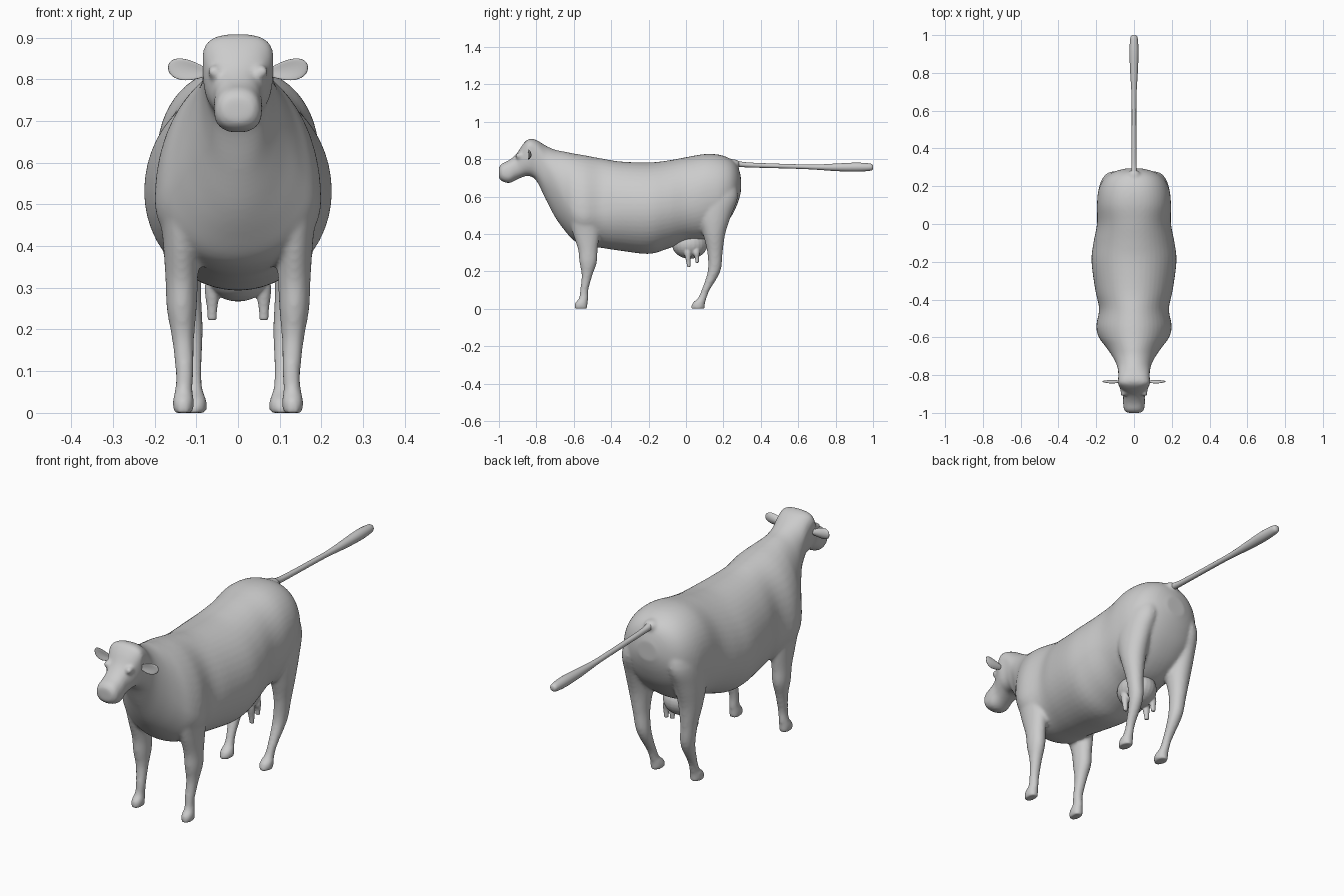
import bpy, bmesh, math
from mathutils import Vector

old = bpy.data.objects.get("Cube")
if old:
    bpy.data.objects.remove(old, do_unlink=True)

hide = bpy.data.materials.new("grey_hide")
hide.use_nodes = True
GREY = (0.6, 0.6, 0.6, 1)
hide.diffuse_color = GREY
hide.node_tree.nodes["Principled BSDF"].inputs["Base Color"].default_value = GREY


def smooth_path(rows, steps=4):
    """Catmull-Rom interpolation between rows of station values."""
    out = []
    for i in range(len(rows) - 1):
        a, b = rows[max(i - 1, 0)], rows[i]
        c, d = rows[i + 1], rows[min(i + 2, len(rows) - 1)]
        for k in range(steps):
            t = k / steps
            out.append([0.5 * (2 * q + (r - p) * t + (2 * p - 5 * q + 4 * r - s) * t * t
                               + (3 * q - p - 3 * r + s) * t ** 3)
                        for p, q, r, s in zip(a, b, c, d)])
    return out + [list(rows[-1])]


def loft(bm, rows, ring, segments=32):
    """Skin a closed tube through the rings, capped at both ends."""
    loops = []
    for row in smooth_path(rows):
        loops.append([bm.verts.new(ring(row, 2 * math.pi * k / segments))
                      for k in range(segments)])
    for a, b in zip(loops, loops[1:]):
        for k in range(segments):
            n = (k + 1) % segments
            bm.faces.new((a[k], a[n], b[n], b[k]))
    bm.faces.new(loops[0][::-1])
    bm.faces.new(loops[-1])


def ball(bm, center, size):
    made = bmesh.ops.create_uvsphere(bm, u_segments=24, v_segments=16, radius=1)
    for v in made["verts"]:
        v.co = Vector(center) + Vector([c * s for c, s in zip(v.co, size)])


def finish(name, bm):
    bmesh.ops.recalc_face_normals(bm, faces=bm.faces)
    mesh = bpy.data.meshes.new(name)
    bm.to_mesh(mesh)
    bm.free()
    mesh.materials.append(hide)
    for p in mesh.polygons:
        p.use_smooth = True
    obj = bpy.data.objects.new(name, mesh)
    bpy.context.collection.objects.link(obj)
    return obj


def fuse(obj, voxel, rounds):
    """Blend overlapping volumes into one smooth skin."""
    m = obj.modifiers.new("blend", "REMESH")
    m.mode, m.voxel_size, m.use_smooth_shade = "VOXEL", voxel, True
    s = obj.modifiers.new("soften", "SMOOTH")
    s.factor, s.iterations = 0.5, rounds


def body_ring(row, a):
    y, top, bottom, mid, width, power = row
    c, s = math.cos(a), math.sin(a)
    e = 2 / power
    x = math.copysign(abs(c) ** e, c) * width
    z = math.copysign(abs(s) ** e, s) * ((top - mid) if s > 0 else (mid - bottom))
    return (x, y, mid + z)


def limb_ring(side):
    def ring(row, a):
        z, x, y, rx, ry = row
        return (side * (x + rx * math.cos(a)), y + ry * math.sin(a), z)
    return ring


def tail_ring(row, a):
    y, z, r = row
    return (r * math.cos(a), y, z + r * math.sin(a))


# Head, neck and trunk: y, top, bottom, widest height, half width, squareness
TRUNK = [
    (-1.0, .755, .70, .73, .034, 2.2), (-.985, .775, .682, .725, .052, 2.4),
    (-.945, .795, .672, .725, .058, 2.4), (-.905, .83, .69, .76, .058, 2.3),
    (-.87, .882, .705, .81, .074, 2.6), (-.84, .907, .71, .845, .085, 2.9),
    (-.80, .902, .685, .83, .083, 2.6), (-.75, .872, .585, .76, .09, 2.1),
    (-.70, .85, .49, .68, .115, 2), (-.65, .84, .42, .59, .15, 2),
    (-.60, .83, .365, .53, .186, 2), (-.54, .82, .34, .51, .2, 2),
    (-.45, .803, .325, .52, .185, 2), (-.35, .787, .31, .53, .205, 2),
    (-.2, .782, .293, .53, .225, 2), (-.1, .792, .32, .54, .215, 2),
    (0, .81, .355, .56, .196, 2.1), (.1, .827, .37, .6, .196, 2.2),
    (.18, .823, .42, .61, .188, 2.2), (.24, .80, .49, .63, .158, 2.2),
    (.275, .765, .56, .65, .11, 2.1), (.293, .71, .62, .66, .05, 2)]

# Legs from hoof up into the trunk: z, x, y, half width, half depth
FRONT_LEG = [
    (0, .131, -.562, .024, .036), (.03, .131, -.56, .026, .034),
    (.055, .13, -.548, .021, .025), (.1, .128, -.544, .022, .022),
    (.18, .132, -.529, .027, .029), (.25, .135, -.523, .036, .047),
    (.32, .135, -.525, .039, .053), (.42, .135, -.535, .046, .075),
    (.55, .13, -.55, .065, .085), (.66, .10, -.55, .06, .07)]
HIND_LEG = [
    (0, .103, .063, .028, .037), (.03, .103, .068, .028, .034),
    (.055, .105, .086, .021, .024), (.1, .108, .105, .021, .022),
    (.2, .115, .15, .031, .034), (.3, .125, .155, .037, .041),
    (.4, .13, .15, .052, .06), (.5, .128, .15, .062, .092),
    (.6, .115, .163, .07, .115), (.7, .09, .16, .07, .1)]

bm = bmesh.new()
loft(bm, TRUNK, body_ring, 48)
for side in (-1, 1):
    loft(bm, FRONT_LEG, limb_ring(side))
    loft(bm, HIND_LEG, limb_ring(side))
    # Brow and eye bulges
    ball(bm, (side * .057, -.893, .818), (.016, .022, .016))
# Tail root
ball(bm, (0, .25, .775), (.035, .04, .025))
fuse(finish("body", bm), .0075, 8)

# Udder bag with four teats
bm = bmesh.new()
ball(bm, (0, .02, .345), (.085, .095, .078))
for side in (-1, 1):
    for y, tip in ((.015, .222), (.06, .245)):
        loft(bm, [(tip, .062, y, .011, .009), (tip + .03, .062, y - .002, .013, .012),
                  (.30, .06, y - .006, .02, .02), (.34, .045, y - .008, .025, .025)],
             limb_ring(side), 16)
fuse(finish("udder", bm), .004, 6)

# Tail with a thicker switch at the end
bm = bmesh.new()
loft(bm, [(.23, .78, .022), (.28, .774, .016), (.35, .768, .013), (.6, .76, .012),
          (.7, .757, .014), (.8, .756, .02), (.9, .757, .024), (.96, .757, .022),
          (.99, .757, .018), (1.0, .757, .011)], tail_ring, 20)
finish("tail", bm)

# Ears: thin leaves, narrow at the root and cupped toward the front
for side, name in ((1, "left_ear"), (-1, "right_ear")):
    bm = bmesh.new()
    ball(bm, (0, 0, 0), (1, 1, 1))
    for v in bm.verts:
        x, y, z = v.co
        spread = .024 + .01 * x
        cup = .008 * (1 - z * z)
        v.co = (side * (.117 + .051 * x), -.842 + .008 * y + cup,
                .822 + spread * z + .006 * x)
    finish(name, bm)
